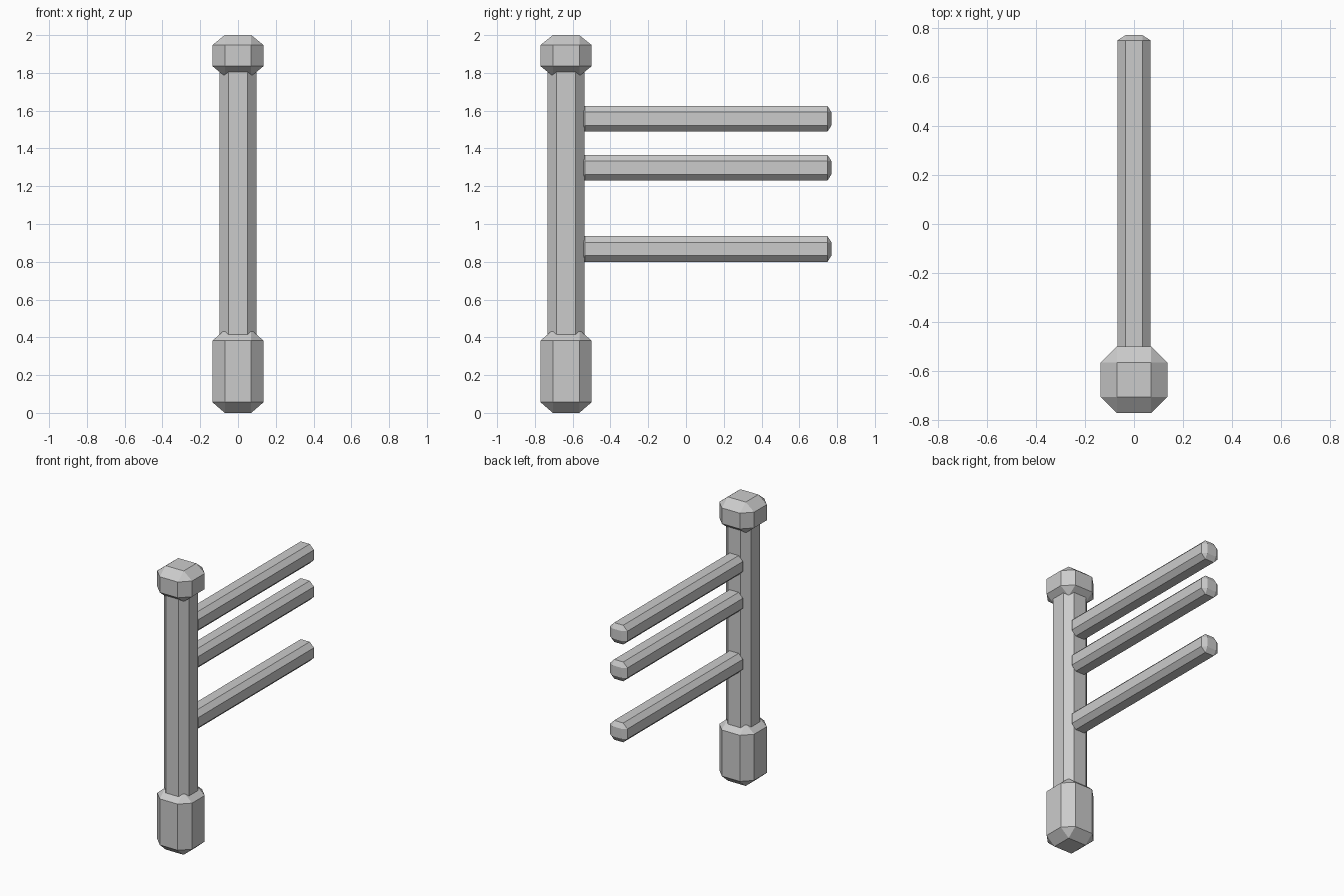
import bpy
import bmesh

if "Cube" in bpy.data.objects:
    bpy.data.objects.remove(bpy.data.objects["Cube"])


def chamfered_block(name, low, high, chamfer):
    """Box between two corners, every edge cut flat, chamfer depth per axis."""
    bm = bmesh.new()
    bmesh.ops.create_cube(bm, size=2)
    bmesh.ops.bevel(bm, geom=bm.edges[:], offset=0.5, offset_type='OFFSET',
                    segments=1, profile=0.5, affect='EDGES')
    for v in bm.verts:
        for i in range(3):
            c = v.co[i]
            depth = chamfer[i] * (1 - abs(c)) / 0.5
            v.co[i] = high[i] - depth if c > 0 else low[i] + depth
    bmesh.ops.recalc_face_normals(bm, faces=bm.faces[:])
    mesh = bpy.data.meshes.new(name)
    bm.to_mesh(mesh)
    bm.free()
    obj = bpy.data.objects.new(name, mesh)
    bpy.context.collection.objects.link(obj)
    return obj


POST_Y = -0.635


def upright(name, half, z0, z1, cut, cut_z):
    """Square block centred on the post axis."""
    return chamfered_block(name, (-half, POST_Y - half, z0),
                           (half, POST_Y + half, z1), (cut, cut, cut_z))


# Post with its heavy foot and cap
upright("post", 0.098, 0.2, 1.9, 0.048, 0.02)
upright("post_foot", 0.136, 0.0, 0.439, 0.066, 0.057)
upright("post_cap", 0.136, 1.783, 2.0, 0.066, 0.053)

# Three rails reaching back from the post
R = 0.068
for name, z in (("lower_rail", 0.868), ("middle_rail", 1.298), ("upper_rail", 1.557)):
    chamfered_block(name, (-R, -0.557, z - R), (R, 0.77, z + R), (0.033, 0.021, 0.033))
